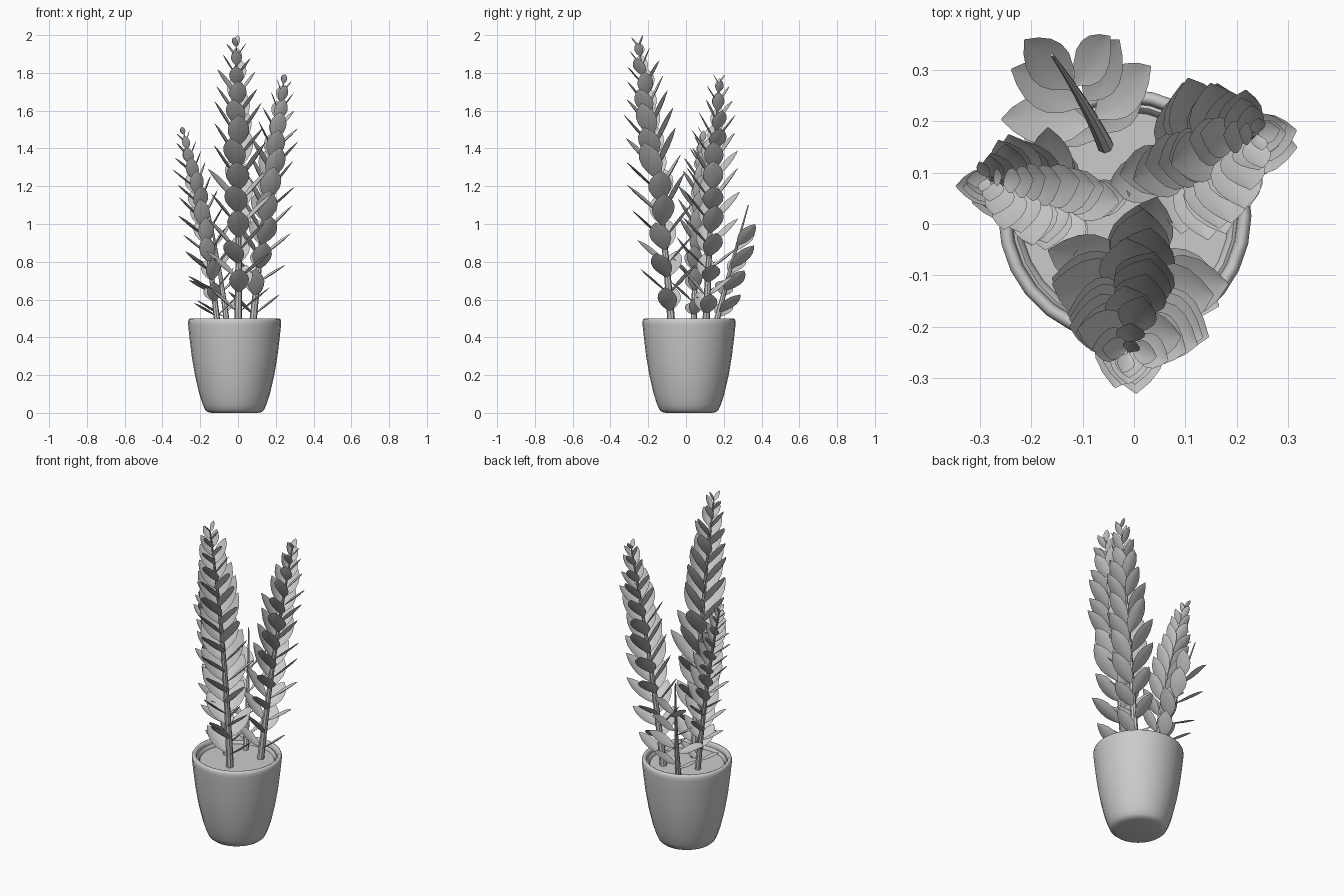
import bpy, bmesh, random
from math import sin, cos, pi, radians
from mathutils import Vector

if "Cube" in bpy.data.objects:
    bpy.data.objects.remove(bpy.data.objects["Cube"])
random.seed(11)
CX, CY = -0.018, 0.016          # pot centre


def add_mesh(name, bm, angle=40):
    me = bpy.data.meshes.new(name)
    bm.to_mesh(me)
    bm.free()
    ob = bpy.data.objects.new(name, me)
    bpy.context.collection.objects.link(ob)
    bpy.ops.object.select_all(action='DESELECT')
    ob.select_set(True)
    bpy.context.view_layer.objects.active = ob
    bpy.ops.object.shade_smooth_by_angle(angle=radians(angle))
    return ob


def lathe(name, profile, sides=28):
    bm = bmesh.new()
    rings = [[bm.verts.new((CX + r * cos(2 * pi * i / sides), CY + r * sin(2 * pi * i / sides), z))
              for i in range(sides)] for r, z in profile]
    for a, b in zip(rings, rings[1:]):
        for i in range(sides):
            j = (i + 1) % sides
            bm.faces.new((a[i], a[j], b[j], b[i]))
    bm.faces.new(rings[0][::-1])
    bm.faces.new(rings[-1])
    return add_mesh(name, bm, 55)


def bezier(p, t):
    a, b, c = (Vector(q) for q in p)
    return a * (1 - t) ** 2 + b * 2 * t * (1 - t) + c * t * t, ((b - a) * (1 - t) + (c - b) * t).normalized()


def make_stem(name, path, r0, r1, steps=14, sides=8):
    bm = bmesh.new()
    prev = None
    for k in range(steps + 1):
        t = k / steps
        o, d = bezier(path, t)
        x = Vector((0, 1, 0)).cross(d).normalized()
        y = d.cross(x)
        r = r0 + (r1 - r0) * t
        ring = [bm.verts.new(o + (x * cos(2 * pi * i / sides) + y * sin(2 * pi * i / sides)) * r)
                for i in range(sides)]
        if prev:
            for i in range(sides):
                j = (i + 1) % sides
                bm.faces.new((prev[i], prev[j], ring[j], ring[i]))
        prev = ring
    bm.faces.new(prev)
    return add_mesh(name, bm)


# leaf outline: (position along the leaf, half width as a fraction)
OUTLINE = [(0, .06), (.1, .24), (.25, .68), (.42, .96), (.58, 1), (.74, .84), (.88, .5), (1, .03)]


def add_leaf(bm, o, axis, az, tilt, length, width):
    out = Vector((cos(az), sin(az), 0))
    out = (out - axis * out.dot(axis)).normalized()
    d = out * sin(tilt) + axis * cos(tilt)
    n = axis * sin(tilt) - out * cos(tilt)
    s = d.cross(n)
    prev = None
    for u, w in OUTLINE:
        row = []
        for v in (-1, -.5, 0, .5, 1):
            lift = .1 * width * w * v * v - .12 * length * (u - u * u)
            row.append(bm.verts.new(o + d * (u * length) + s * (v * w * width / 2) + n * lift))
        if prev:
            for i in range(4):
                bm.faces.new((prev[i], prev[i + 1], row[i + 1], row[i]))
        prev = row


def make_plant(name, path, r0, whorls, t0, az0, lmax, wmax):
    make_stem(name + "_stem", path, r0, .004)
    bm = bmesh.new()
    for k in range(whorls):
        f = k / (whorls - 1)
        t = t0 + (1 - t0) * f ** .85
        o, d = bezier(path, t)
        size = .82 + .6 * f if f < .3 else 1 - .72 * ((f - .3) / .7) ** 2.2
        # opposite pairs, each pair crossing the one below
        for half in (0, 1):
            az = az0 + half * pi + (k % 2) * pi / 2 + radians(random.uniform(-14, 14))
            tilt = radians(50 - 10 * f - 8 * min(1, f * 3) + random.uniform(-5, 5))
            add_leaf(bm, o, d, az, tilt, lmax * size * random.uniform(.92, 1.06), wmax * size)
    add_mesh(name + "_leaves", bm, 60)


# pot with rolled rim, and soil
lathe("pot", [(.12, 0), (.142, .004), (.156, .016), (.169, .045), (.187, .1), (.21, .2), (.227, .3),
              (.239, .4), (.246, .465), (.247, .485), (.242, .497), (.234, .5), (.226, .497), (.222, .488),
              (.22, .475), (.214, .478), (.207, .472), (.203, .46), (.2, .43)])
lathe("soil", [(.19, .44), (.206, .455), (.204, .46)])

# three tall leafy stalks
make_plant("front_stalk", [(.0, -.075, .44), (.01, -.13, 1.2), (-.01, -.25, 1.935)],
           .021, 24, .06, radians(-6), .25, .124)
make_plant("right_stalk", [(.075, .105, .44), (.14, .13, 1.1), (.24, .175, 1.74)],
           .02, 22, .06, radians(6), .225, .112)
make_plant("left_stalk", [(-.105, .04, .44), (-.16, .05, .95), (-.285, .09, 1.47)],
           .017, 22, .07, radians(4), .185, .088)

# short back shoot ending in a bare spike
shoot = [(-.055, .15, .44), (-.09, .23, .75), (-.16, .33, 1.1)]
make_stem("back_shoot_stem", shoot, .017, .003)
bm = bmesh.new()
for t, az, tilt, length in ((.1, 165, 50, .19), (.14, 45, 48, .17), (.28, 185, 58, .2), (.32, 30, 52, .19),
                            (.46, 160, 45, .19), (.5, 45, 42, .19), (.64, 140, 34, .18), (.68, 35, 42, .17)):
    o, d = bezier(shoot, t)
    add_leaf(bm, o, d, radians(az), radians(tilt), length, length * .5)
add_mesh("back_shoot_leaves", bm, 60)
